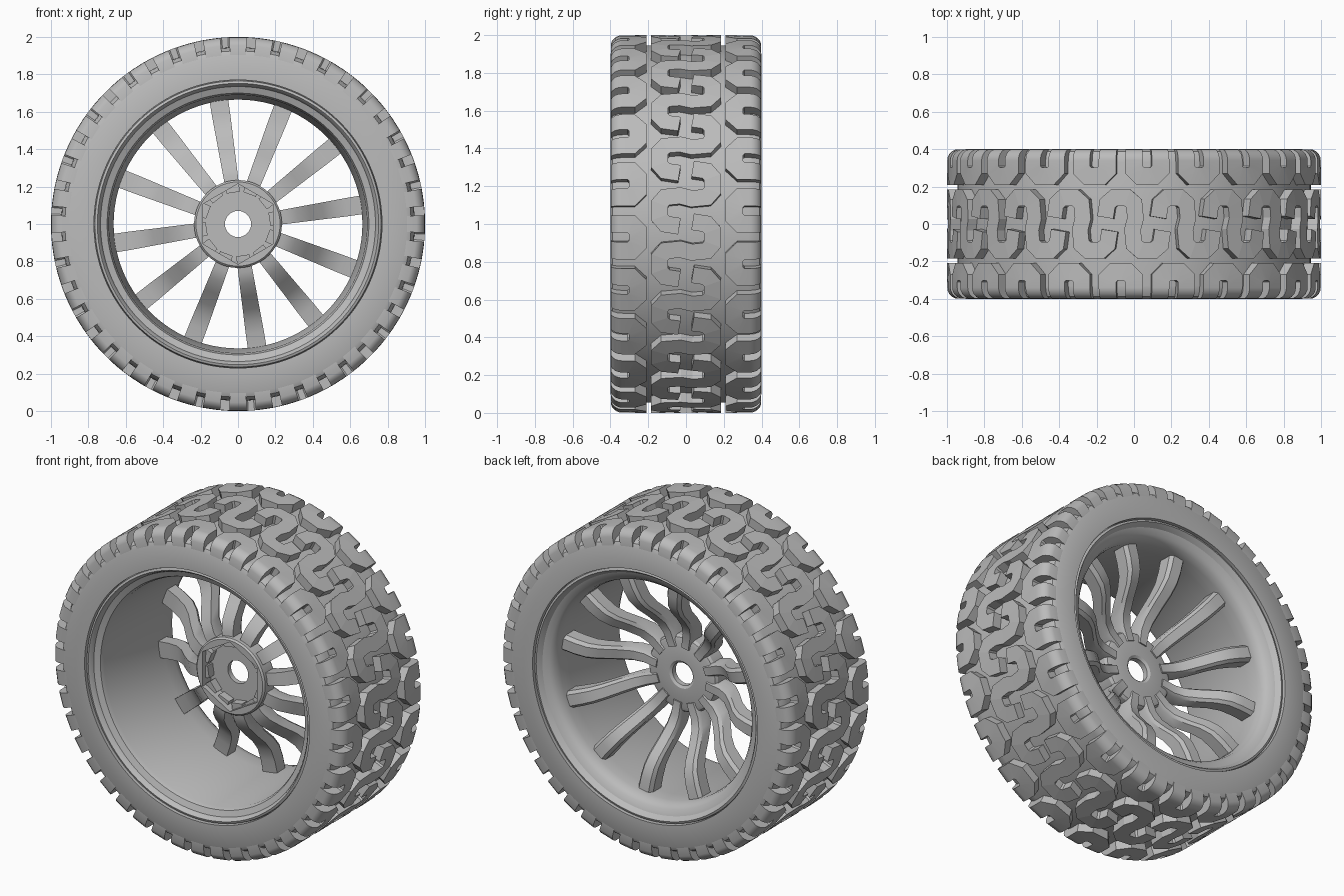
import bpy, bmesh, math
from mathutils import Vector

if "Cube" in bpy.data.objects:
    bpy.data.objects.remove(bpy.data.objects["Cube"], do_unlink=True)

GREY = (0.5, 0.5, 0.5, 1)
mat = bpy.data.materials.new("plain_grey")
mat.use_nodes = True
mat.diffuse_color = GREY
bsdf = mat.node_tree.nodes["Principled BSDF"]
bsdf.inputs["Base Color"].default_value = GREY
bsdf.inputs["Roughness"].default_value = 0.7


def polar(r, angle, y):
    """Point on the wheel: angle runs clockwise from the top."""
    return Vector((r * math.sin(angle), y, 1 + r * math.cos(angle)))


def finish(name, bm, smooth=None, bevel=0):
    bmesh.ops.recalc_face_normals(bm, faces=bm.faces)
    mesh = bpy.data.meshes.new(name)
    bm.to_mesh(mesh)
    bm.free()
    mesh.materials.append(mat)
    obj = bpy.data.objects.new(name, mesh)
    bpy.context.collection.objects.link(obj)
    if bevel:
        mod = obj.modifiers.new("soft_edges", "BEVEL")
        mod.width = bevel
        mod.segments = 2
        mod.limit_method = "ANGLE"
    if smooth:
        bpy.ops.object.select_all(action="DESELECT")
        obj.select_set(True)
        bpy.context.view_layer.objects.active = obj
        bpy.ops.object.shade_smooth_by_angle(angle=math.radians(smooth))
    return obj


def lathe(name, profile, steps, smooth=30):
    """Closed ring of (radius, y) points; a radius may be a function of angle."""
    bm = bmesh.new()
    rings = []
    for r, y in profile:
        angles = [math.tau * i / steps for i in range(steps)]
        rings.append([bm.verts.new(polar(r(a) if callable(r) else r, a, y)) for a in angles])
    for k, ring in enumerate(rings):
        other = rings[(k + 1) % len(rings)]
        for i in range(steps):
            j = (i + 1) % steps
            bm.faces.new((ring[i], ring[j], other[j], other[i]))
    return finish(name, bm, smooth)


# Tyre carcass: flat sidewalls, groove floor and rounded shoulders
half = [(0.77, 0.4), (0.9, 0.4), (0.925, 0.388), (0.94, 0.362), (0.945, 0.33)]
lathe("tyre_body", [(r, -y) for r, y in half] + half[::-1], 132)

# Rim: lips, tapered barrel and a rounded back flange
lathe("rim", [
    (0.79, -0.35), (0.769, -0.365), (0.765, -0.385), (0.752, -0.39), (0.742, -0.378),
    (0.735, -0.36), (0.70, -0.345), (0.69, -0.32), (0.665, 0.2), (0.665, 0.28),
    (0.675, 0.32), (0.695, 0.345), (0.73, 0.36), (0.742, 0.378), (0.752, 0.39),
    (0.765, 0.385), (0.769, 0.365), (0.79, 0.35)], 96)


# Hub: drum with a hexagonal pocket in front and a through hole
def hexagon(angle):
    sector = math.pi / 3
    return 0.215 * math.cos(sector / 2) / math.cos(angle % sector - sector / 2)


lathe("hub", [
    (0.07, 0.0), (hexagon, 0.0), (hexagon, -0.08), (0.225, -0.08), (0.235, -0.07),
    (0.235, 0.02), (0.225, 0.035), (0.205, 0.042), (0.085, 0.042), (0.07, 0.032)], 48)

# Spokes: S-bent bars rising from the hub to the back of the barrel
SPOKE = [(0.17, 0.05, 0.072), (0.26, 0.052, 0.078), (0.32, 0.075, 0.082), (0.39, 0.135, 0.086),
         (0.46, 0.205, 0.09), (0.52, 0.245, 0.094), (0.59, 0.262, 0.098), (0.68, 0.27, 0.1)]
bm = bmesh.new()
for k in range(12):
    angle = math.radians(21.2 + 30 * k)
    across = Vector((math.cos(angle), 0, -math.sin(angle)))
    loops = []
    for r, y, w in SPOKE:
        corners = [(-0.5, -0.1), (0.5, -0.1), (0.5, -0.022), (0.33, 0), (-0.33, 0), (-0.5, -0.022)]
        loops.append([bm.verts.new(polar(r, angle, y + d) + across * w * s) for s, d in corners])
    for a, b in zip(loops, loops[1:]):
        for i in range(6):
            j = (i + 1) % 6
            bm.faces.new((a[i], a[j], b[j], b[i]))
    bm.faces.new(loops[0])
    bm.faces.new(loops[-1])
finish("spokes", bm, smooth=35)

# Tread: raised ribbons following paths of (distance round the tyre, y)
COUNT = 22
PITCH = math.tau / COUNT
BAR = PITCH / 2


def tread_radius(y):
    over = max(0, abs(y) - 0.34)
    return 0.94 + math.sqrt(max(0, 0.06 ** 2 - over ** 2))


def ribbon(bm, path, width, offset):
    pts = [Vector(p) for p in path]
    rows = []
    for i, p in enumerate(pts):
        before = (p - pts[i - 1]).normalized() if i else None
        after = (pts[i + 1] - p).normalized() if i < len(pts) - 1 else None
        before, after = before or after, after or before
        along = (before + after).normalized()
        side = Vector((-along.y, along.x)) * (width / 2 / along.dot(after))
        row = []
        for q in (p + side, p - side):
            low = 0.93 if abs(q.y) < 0.35 else 0.885
            row += [bm.verts.new(polar(r, q.x + offset, q.y)) for r in (low, tread_radius(q.y))]
        rows.append((row[0], row[1], row[3], row[2]))
    for a, b in zip(rows, rows[1:]):
        for i in range(4):
            j = (i + 1) % 4
            bm.faces.new((a[i], a[j], b[j], b[i]))
    bm.faces.new(rows[0])
    bm.faces.new(rows[-1])


def turned(path):
    return [(-u, -v) for u, v in path]


# S-shaped centre block, built as half a path and its half-turn copy
hook = [(-BAR - 0.012, 0.035), (-BAR, 0.11), (-BAR + 0.035, 0.14), (-0.035, 0.14), (0, 0.11), (0.008, 0.03)]
centre = hook + turned(hook)[::-1]

# U-shaped shoulder block with its slot open to the sidewall
arm = [(BAR / 2, v) for v in (0.398, 0.39, 0.375, 0.355, 0.34, 0.29)] + [(0.036, 0.255)]
shoulder = [(u + BAR / 2, v) for u, v in arm + [(-u, v) for u, v in arm[::-1]]]

bm_centre, bm_shoulder = bmesh.new(), bmesh.new()
for k in range(COUNT):
    ribbon(bm_centre, centre, 0.088, k * PITCH)
    for path in (shoulder, turned(shoulder)):
        ribbon(bm_shoulder, path, 0.094, k * PITCH)
finish("centre_tread_blocks", bm_centre)
finish("shoulder_tread_blocks", bm_shoulder, smooth=25)
